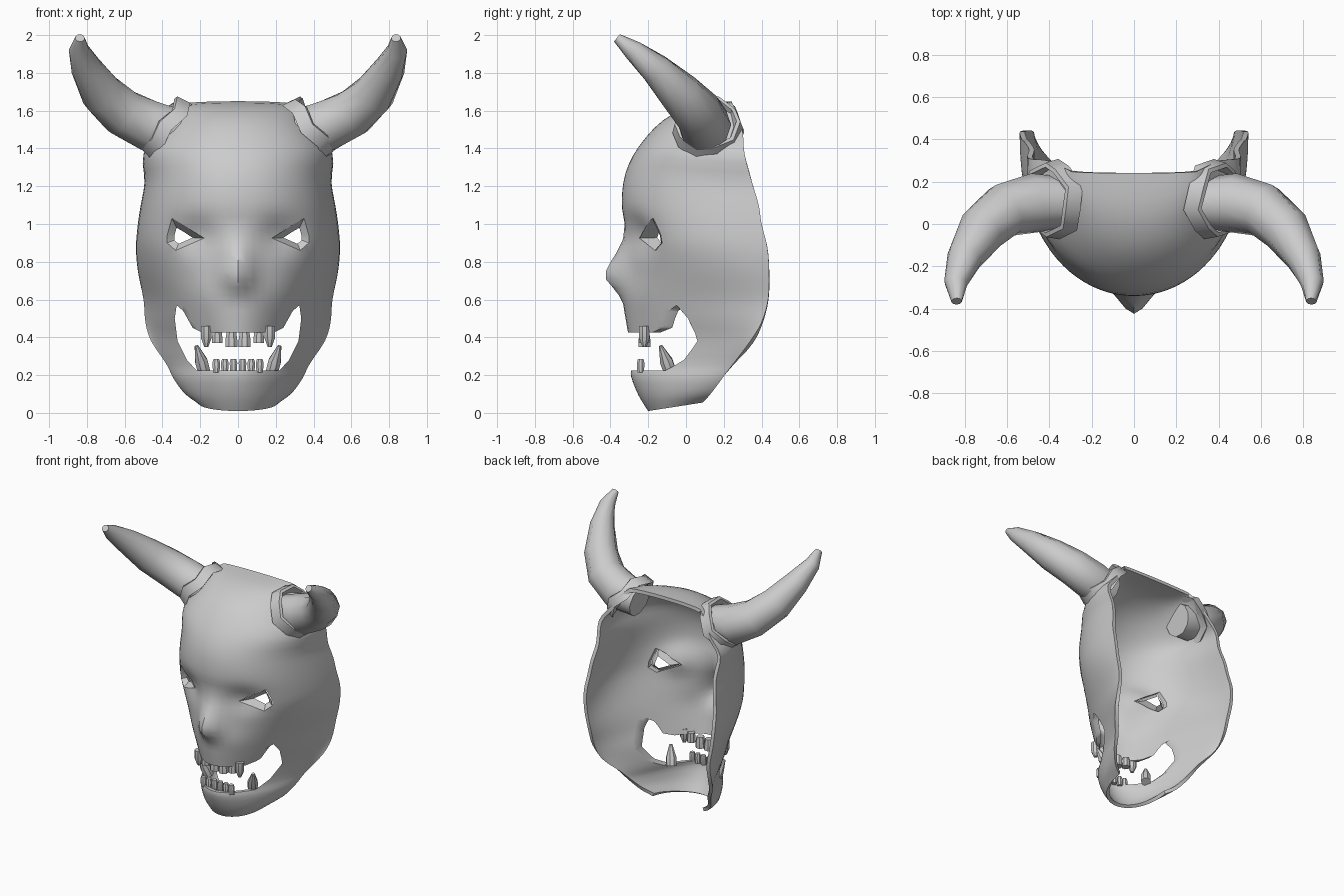
import bpy, bmesh, math
from mathutils import Vector, Matrix
from mathutils.bvhtree import BVHTree

if "Cube" in bpy.data.objects:
    bpy.data.objects.remove(bpy.data.objects["Cube"])


def add_object(name, bm, angle=40):
    me = bpy.data.meshes.new(name)
    bm.to_mesh(me)
    ob = bpy.data.objects.new(name, me)
    bpy.context.collection.objects.link(ob)
    bpy.ops.object.select_all(action='DESELECT')
    bpy.context.view_layer.objects.active = ob
    ob.select_set(True)
    if angle:
        bpy.ops.object.shade_smooth_by_angle(angle=math.radians(angle))
    return ob


def apply_mod(ob, mod):
    bpy.context.view_layer.objects.active = ob
    bpy.ops.object.modifier_apply(modifier=mod.name)


def catmull(a, b, c, d, t):
    return [0.5 * (2*q + (r-p)*t + (2*p-5*q+4*r-s)*t*t + (3*q-p-3*r+s)*t**3)
            for p, q, r, s in zip(a, b, c, d)]


def lerp_table(table, z):
    for (z0, v0), (z1, v1) in zip(table, table[1:]):
        if z0 <= z <= z1:
            return v0 + (v1 - v0) * (z - z0) / (z1 - z0)
    return 0.0


def tube(name, pts, radii, sides=10, flat=1.0, angle=40):
    """Capped tapering tube through points."""
    bm = bmesh.new()
    pts = [Vector(p) for p in pts]
    rings = []
    for i, p in enumerate(pts):
        d = pts[min(i+1, len(pts)-1)] - pts[max(i-1, 0)]
        ref = Vector((0, 1, 0)) if abs(d.normalized().y) < 0.9 else Vector((0, 0, 1))
        u = d.cross(ref).normalized()
        v = d.cross(u).normalized()
        ring = []
        for k in range(sides):
            a = 2 * math.pi * (k + 0.5) / sides
            ring.append(bm.verts.new(p + radii[i] * (u * math.cos(a) + v * flat * math.sin(a))))
        rings.append(ring)
    for a, b in zip(rings, rings[1:]):
        for k in range(sides):
            n = (k + 1) % sides
            bm.faces.new((a[k], a[n], b[n], b[k]))
    bm.faces.new(rings[0])
    bm.faces.new(rings[-1])
    bmesh.ops.recalc_face_normals(bm, faces=bm.faces)
    return add_object(name, bm, angle)


def cut(ob, outline, y0, y1):
    """Cut an xz outline straight through an object."""
    bm = bmesh.new()
    a = [bm.verts.new((x, y0, z)) for x, z in outline]
    b = [bm.verts.new((x, y1, z)) for x, z in outline]
    n = len(a)
    bm.faces.new(a)
    bm.faces.new(b[::-1])
    for i in range(n):
        bm.faces.new((a[i], b[i], b[(i+1) % n], a[(i+1) % n]))
    bmesh.ops.recalc_face_normals(bm, faces=bm.faces)
    cutter = add_object("cutter", bm, 0)
    cutter.hide_render = True
    m = ob.modifiers.new("cut", 'BOOLEAN')
    m.operation, m.object, m.solver = 'DIFFERENCE', cutter, 'EXACT'
    apply_mod(ob, m)
    bpy.data.objects.remove(cutter)


# Face shell: arcs given by front y, front z, rim half width, rim y, rim z, fullness
rows = [(.24, 1.65, .30, .25, 1.63, .8), (.05, 1.63, .34, .27, 1.59, .8),
        (-.12, 1.55, .41, .30, 1.49, .8), (-.25, 1.41, .50, .31, 1.37, .8),
        (-.32, 1.27, .495, .35, 1.22, .8), (-.34, 1.12, .515, .385, 1.1, .8),
        (-.325, 1.0, .53, .40, 1.0, .8), (-.31, .88, .54, .43, .88, .85),
        (-.31, .75, .53, .44, .75, 1.1), (-.335, .62, .50, .435, .6, 1.5),
        (-.32, .5, .49, .40, .48, 2.0), (-.30, .38, .46, .34, .38, 2.5),
        (-.29, .25, .38, .25, .26, 2.1), (-.29, .19, .34, .19, .18, 1.6),
        (-.25, .09, .28, .13, .10, 1.2), (-.2, .01, .21, .09, .055, .9)]
nose = [(.60, 0), (.66, .055), (.72, .12), (.77, .11), (.84, .065), (.92, .02), (1.0, 0)]
COLS, SUB = 40, 3
fine = []
for i in range(len(rows) - 1):
    q = [rows[max(0, min(len(rows)-1, i+k))] for k in (-1, 0, 1, 2)]
    fine += [catmull(*q, s / SUB) for s in range(SUB)]
fine.append(rows[-1])

bm = bmesh.new()
grid = []
for yf, zf, w, yb, zb, p in fine:
    line = []
    for j in range(COLS + 1):
        t = math.pi * (j / COLS - 0.5)
        c = max(0.0, math.cos(t)) ** p
        x, y, z = w * math.sin(t), yb + (yf - yb) * c, zb + (zf - zb) * c
        y -= lerp_table(nose, z) * math.exp(-(x / .085) ** 2)
        y += .05 * math.exp(-((abs(x) - .23) / .11) ** 2 - ((z - .94) / .09) ** 2)
        line.append(bm.verts.new((x, y, z)))
    grid.append(line)
for a, b in zip(grid, grid[1:]):
    for j in range(COLS):
        bm.faces.new((a[j], b[j], b[j+1], a[j+1]))
surface = BVHTree.FromBMesh(bm)
mask = add_object("face_shell", bm)
m = mask.modifiers.new("thickness", 'SOLIDIFY')
m.thickness, m.offset = .025, -1
apply_mod(mask, m)

# Mouth opening
half = [(.19, .425), (.24, .45), (.29, .54), (.325, .57), (.335, .5),
        (.32, .38), (.27, .28), (.22, .225)]
cut(mask, half + [(-x, z) for x, z in half[::-1]], -.7, .3)

# Eye openings with funnel sockets
eye = [(.375, .94), (.35, 1.03), (.28, .99), (.18, .925), (.33, .86), (.375, .90)]
for s in (-1, 1):
    cut(mask, [(s * x, z) for x, z in eye], -.7, .2)
    bm = bmesh.new()
    outer, inner = [], []
    for x, z in eye:
        y = surface.ray_cast(Vector((s * x, -2, z)), Vector((0, 1, 0)))[0].y
        outer.append(bm.verts.new((s * x, y - .005, z)))
        inner.append(bm.verts.new((s * (.30 + (x - .30) * .5), y * .3 - .08, .93 + (z - .93) * .5)))
    for i in range(len(eye)):
        n = (i + 1) % len(eye)
        f = (outer[i], outer[n], inner[n], inner[i])
        bm.faces.new(f if s < 0 else f[::-1])
    add_object("eye_socket", bm, 20)

# Shade the cut shell again
bpy.ops.object.select_all(action='DESELECT')
mask.select_set(True)
bpy.context.view_layer.objects.active = mask
bpy.ops.object.shade_smooth_by_angle(angle=math.radians(40))

horn = [(.31, .10, 1.49), (.47, .10, 1.52), (.61, .065, 1.59), (.72, -.03, 1.69),
        (.80, -.16, 1.82), (.842, -.28, 1.92), (.837, -.365, 1.985)]
for s in (-1, 1):
    # Horns
    tube("horn", [(s * x, y, z) for x, y, z in horn],
         [.12, .14, .13, .115, .085, .055, .025], 10)

    # Raised collar of skin around each horn
    bm = bmesh.new()
    rot = Vector((s * .8, -.05, .6)).to_track_quat('Z', 'Y').to_matrix().to_4x4()
    M = Matrix.Translation((s * .395, .115, 1.52)) @ rot
    prof = [(.19, -.05), (.175, .025), (.155, .03), (.135, -.03)]
    loops = [[bm.verts.new(M @ Vector((r * math.cos(k * math.pi / 5), r * math.sin(k * math.pi / 5),
                                       h + .012 * (-1) ** k)))
              for r, h in prof] for k in range(10)]
    for k in range(10):
        a, b = loops[k], loops[(k + 1) % 10]
        for i in range(4):
            n = (i + 1) % 4
            bm.faces.new((a[i], b[i], b[n], a[n]))
    bmesh.ops.recalc_face_normals(bm, faces=bm.faces)
    add_object("horn_collar", bm)

    # Upper teeth: incisor, side tooth, fang
    for x, top, bot, r0, r1 in ((.035, .43, .35, .027, .035), (.11, .44, .37, .025, .03),
                                (.168, .46, .35, .03, .012)):
        tube("upper_tooth", [(s * x, -.22, top), (s * x, -.22, (top + bot) / 2 - .01),
                             (s * x, -.22, bot)], [r0, max(r0, r1), r1], 8)

    # Lower teeth and long lower fangs
    for x in (.024, .07, .115):
        tube("lower_tooth", [(s * x, -.24, .215), (s * x, -.24, .265), (s * x, -.24, .285)],
             [.019, .022, .016], 8)
    tube("lower_fang", [(s * .18, -.085, .22), (s * .195, -.105, .275), (s * .22, -.135, .355)],
         [.035, .036, .01], 8)
